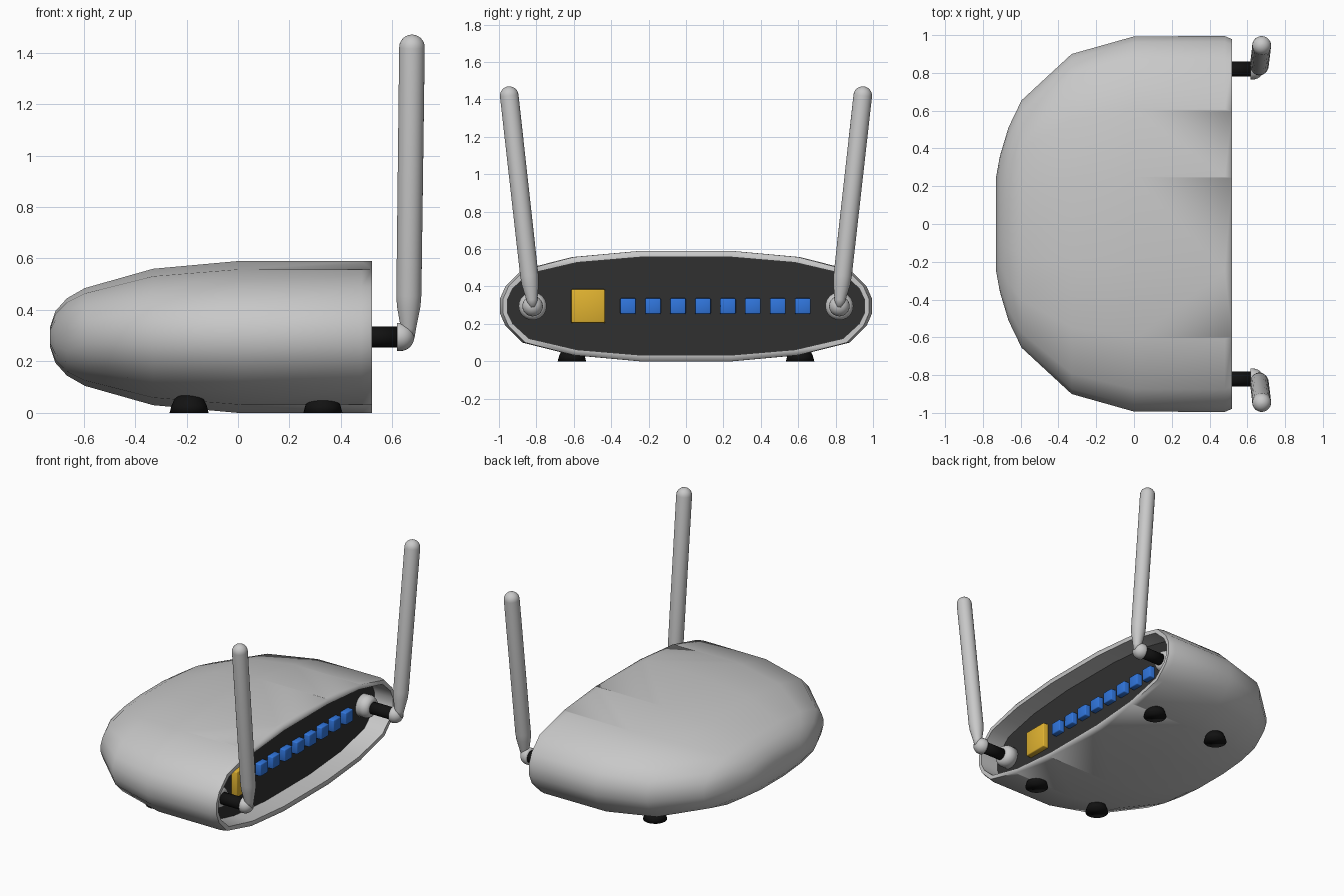
import bpy, bmesh, math
from mathutils import Vector

cube = bpy.data.objects.get("Cube")
if cube:
    bpy.data.objects.remove(cube)


def material(name, rgb, rough=0.5):
    m = bpy.data.materials.new(name)
    m.use_nodes = True
    m.diffuse_color = (*rgb, 1)
    bsdf = m.node_tree.nodes["Principled BSDF"]
    bsdf.inputs["Base Color"].default_value = (*rgb, 1)
    bsdf.inputs["Roughness"].default_value = rough
    return m


GREY = material("light grey", (0.58, 0.58, 0.58))
DARK = material("dark grey", (0.03, 0.03, 0.03))
BLACK = material("black", (0.006, 0.006, 0.006))
BLUE = material("port blue", (0.03, 0.18, 0.72))
YELLOW = material("port yellow", (0.75, 0.45, 0.03))
MID = 0.295  # height of the body's centre line


def add_object(name, bm, mats):
    bmesh.ops.recalc_face_normals(bm, faces=bm.faces)
    me = bpy.data.meshes.new(name)
    bm.to_mesh(me)
    bm.free()
    ob = bpy.data.objects.new(name, me)
    bpy.context.collection.objects.link(ob)
    for m in mats:
        me.materials.append(m)
    return ob


def bridge(bm, a, b):
    n = len(a)
    return [bm.faces.new((a[i], a[(i + 1) % n], b[(i + 1) % n], b[i])) for i in range(n)]


def turned(name, start, end, profile, mat, sides=24):
    """Round part along start-end; profile holds (distance, radius) pairs."""
    start, end = Vector(start), Vector(end)
    axis = (end - start).normalized()
    rot = axis.to_track_quat('Z', 'Y')
    bm = bmesh.new()
    rings = []
    for d, r in profile:
        rings.append([bm.verts.new(start + rot @ Vector(
            (r * math.cos(math.tau * i / sides), r * math.sin(math.tau * i / sides), d)))
            for i in range(sides)])
    for a, b in zip(rings, rings[1:]):
        bridge(bm, a, b)
    bm.faces.new(rings[0])
    bm.faces.new(rings[-1])
    for f in bm.faces:
        f.smooth = True
    for e in bm.edges:
        if len(e.link_faces) == 2 and e.calc_face_angle(0) > math.radians(40):
            e.smooth = False
    return add_object(name, bm, [mat])


def dome(d, r, length, steps=6):
    """Profile points of a rounded end that starts at distance d."""
    return [(d + length * math.sin(t), max(r * math.cos(t), 0.002))
            for t in (math.pi / 2 * k / steps for k in range(steps + 1))]


# Body shell: one rounded section swept from nose to rim, then into the cavity
quarter = [(0.25, 1.0), (0.61, 0.89), (0.88, 0.66), (0.97, 0.36), (1.0, 0.13)]
half = quarter + [(y, -z) for y, z in reversed(quarter)]
section = half + [(-y, z) for y, z in reversed(half)]
stations = [(-0.73, 0.25, 0.04), (-0.71, 0.36, 0.10), (-0.665, 0.51, 0.15),
            (-0.595, 0.655, 0.19), (-0.33, 0.90, 0.265), (0.0, 0.993, 0.295),
            (0.48, 0.995, 0.295), (0.52, 0.978, 0.295),
            (0.52, 0.955, 0.262), (0.38, 0.955, 0.262)]
bm = bmesh.new()
rings = [[bm.verts.new((x, y * w, MID + z * h)) for y, z in section] for x, w, h in stations]
for a, b in zip(rings, rings[1:]):
    bridge(bm, a, b)
bm.faces.new(rings[0])
back = bm.faces.new(rings[-1])
back.material_index = 1
for f in bm.faces:
    f.smooth = True
# Sharp rim, softened along the broad middle of the top and bottom
for k in (7, 8, 9):
    ring = set(rings[k])
    for e in bm.edges:
        if set(e.verts) <= ring:
            middle = max(abs(v.co.y) for v in e.verts) < 0.65
            e.smooth = k == 7 and middle
# The broad middle runs straight through to the rim
loop = set(rings[6])
cut = [e for e in bm.edges if set(e.verts) <= loop and max(abs(v.co.y) for v in e.verts) < 0.65]
bmesh.ops.dissolve_edges(bm, edges=cut, use_verts=False)
add_object("body_shell", bm, [GREY, DARK])


# Sockets on the back panel
def port(name, y, size, depth, mat):
    bm = bmesh.new()
    bmesh.ops.create_cube(bm, size=1)
    for v in bm.verts:
        taper = 0.96 if v.co.x > 0 else 1
        v.co = (0.38 + v.co.x * depth, y + v.co.y * size * taper, MID + v.co.z * size * taper)
    ob = add_object(name, bm, [mat])
    bev = ob.modifiers.new("soft_edges", 'BEVEL')
    bev.width = 0.006
    bev.segments = 2
    for p in ob.data.polygons:
        p.use_smooth = True


for i in range(8):
    port(f"network_port_{i + 1}", -0.31 + i * 0.1335, 0.086, 0.08, BLUE)
port("main_port", -0.523, 0.185, 0.08, YELLOW)

# Feet
for side, s in (("left", 1), ("right", -1)):
    for place, x in (("nose", -0.19), ("rim", 0.33)):
        turned(f"{place}_{side}_foot", (x, s * 0.61, 0), (x, s * 0.61, 1),
               [(0, 0.076), (0.03, 0.068), (0.055, 0.056), (0.07, 0.035)], BLACK)

# Antennas with collar, post, hinge and tapered rod
for side, s in (("left", 1), ("right", -1)):
    y = s * 0.82
    turned(f"{side}_antenna_collar", (0.37, y, MID), (1, y, MID),
           [(0, 0.075), (0.06, 0.075), (0.085, 0.062), (0.092, 0.045)], GREY)
    turned(f"{side}_antenna_post", (0.44, y, MID), (1, y, MID),
           [(0, 0.04), (0.19, 0.04)], BLACK)
    turned(f"{side}_antenna_hinge", (0.618, y, MID), (1, y, MID),
           [(0, 0.055)] + dome(0.012, 0.055, 0.055), GREY)
    base, tip = Vector((0.662, y, 0.30)), Vector((0.676, s * 0.945, 1.42))
    length = (tip - base).length
    turned(f"{side}_antenna_rod", base, tip,
           [(-0.01, 0.024), (0.03, 0.03), (0.115, 0.046), (0.16, 0.049)]
           + dome(length, 0.05, 0.05), GREY)
